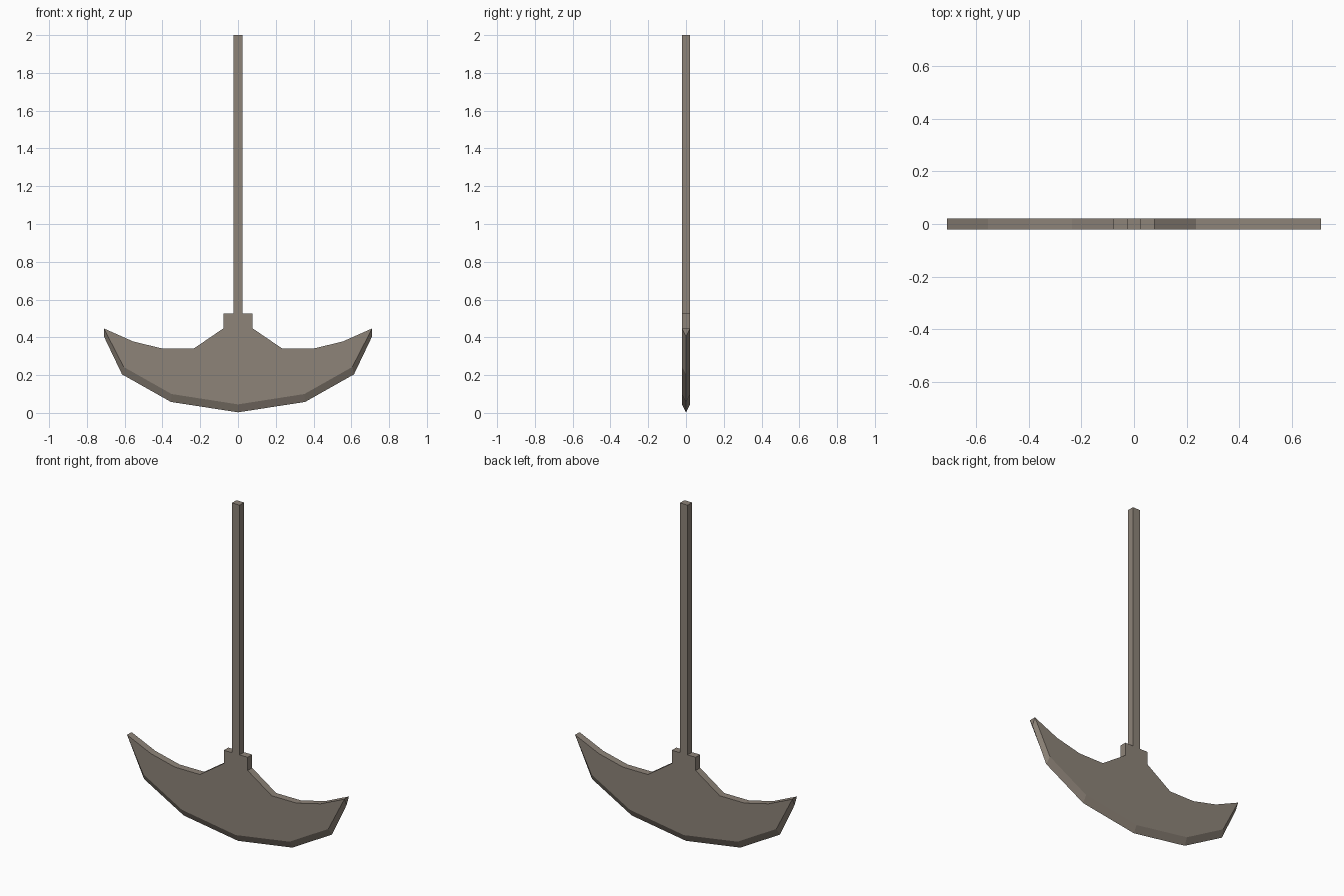
import bpy, bmesh

if "Cube" in bpy.data.objects:
    bpy.data.objects.remove(bpy.data.objects["Cube"])

T = 0.021  # half thickness of the plate and shaft

metal = bpy.data.materials.new("grey brown metal")
metal.diffuse_color = (0.27, 0.23, 0.19, 1)
metal.use_nodes = True
metal.node_tree.nodes["Principled BSDF"].inputs["Base Color"].default_value = metal.diffuse_color


def mirror(points):
    """Right half (centre outward) -> full left-to-right row."""
    left = [(-x, z) for x, z in reversed(points) if x > 0]
    return left + points


def finish(bm, name):
    bmesh.ops.recalc_face_normals(bm, faces=bm.faces)
    mesh = bpy.data.meshes.new(name)
    bm.to_mesh(mesh)
    bm.free()
    mesh.materials.append(metal)
    ob = bpy.data.objects.new(name, mesh)
    bpy.context.collection.objects.link(ob)


# Blade: flat plate whose lower rim is ground to a central cutting edge
rim = mirror([(0, 0.045), (0.352, 0.1), (0.605, 0.243), (0.71, 0.447)])
edge = mirror([(0, 0.003), (0.355, 0.058), (0.614, 0.204), (0.71, 0.405)])
top = mirror([(0.078, 0.525), (0.078, 0.447), (0.235, 0.34),
              (0.397, 0.34), (0.555, 0.378)])
outline = rim + top[::-1]

bm = bmesh.new()
front = [bm.verts.new((x, -T, z)) for x, z in outline]
back = [bm.verts.new((x, T, z)) for x, z in outline]
cut = [bm.verts.new((x, 0, z)) for x, z in edge]
bm.faces.new(front)
bm.faces.new(back[::-1])
n, r = len(outline), len(rim)
for i in range(r - 1):                      # bevels to the cutting edge
    for side in (front, back):
        bm.faces.new((side[i], side[i + 1], cut[i + 1], cut[i]))
for i in range(r - 1, n):                   # upper rim and collar
    j = (i + 1) % n
    bm.faces.new((front[i], front[j], back[j], back[i]))
for i in (0, r - 1):                        # tip triangles
    bm.faces.new((front[i], back[i], cut[i]))
finish(bm, "blade")

# Shaft: square bar rising from the collar
bm = bmesh.new()
bmesh.ops.create_cube(bm, size=1)
for v in bm.verts:
    v.co = (v.co.x * 0.05, v.co.y * 2 * T, 2.0 if v.co.z > 0 else 0.525)
finish(bm, "shaft")
